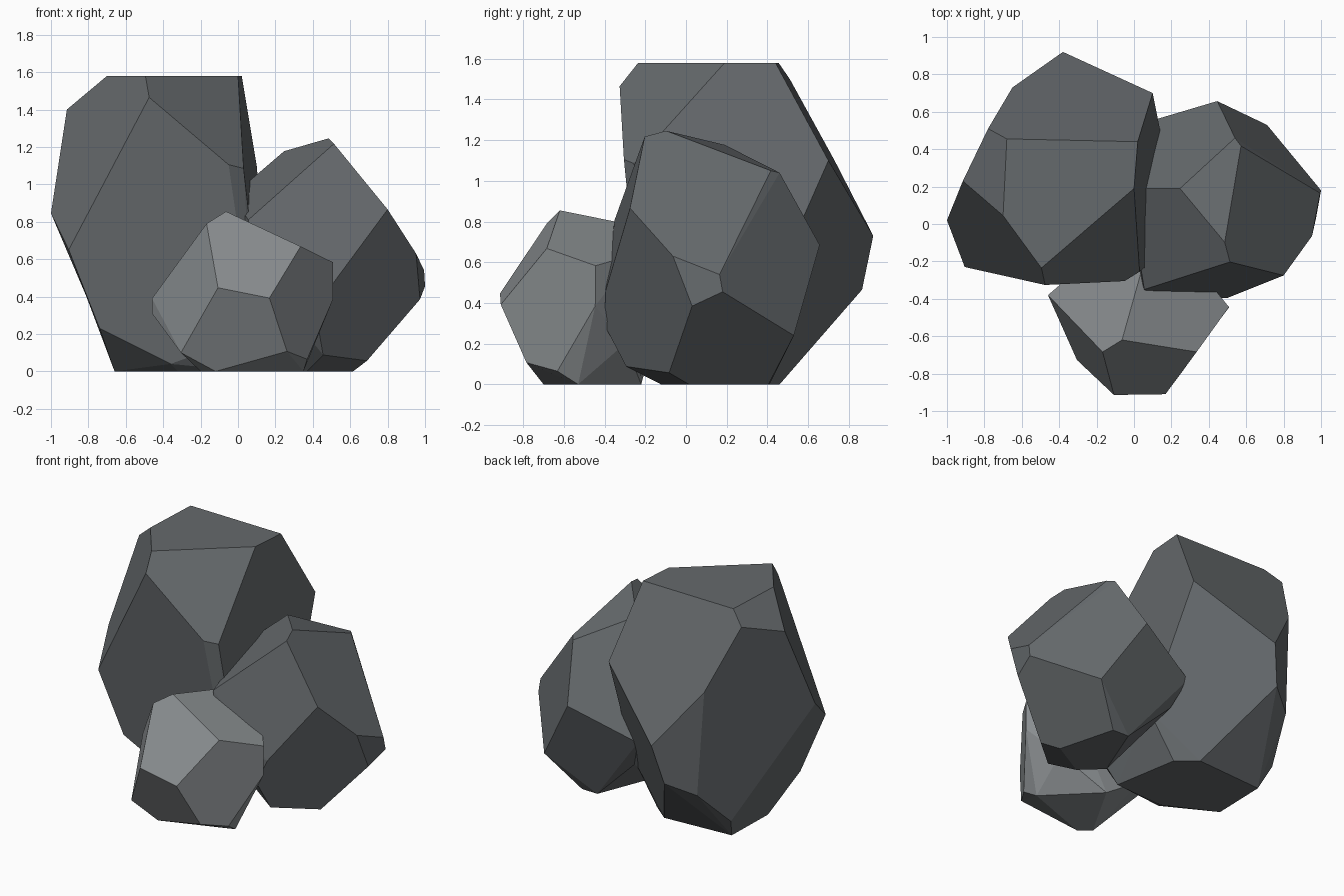
import bpy, bmesh, math


def material(name, rgb):
    m = bpy.data.materials.new(name)
    m.diffuse_color = (*rgb, 1)
    return m


def rock(name, corners, mat):
    """Faceted boulder: convex hull of its corners, nearly flat neighbours merged."""
    bm = bmesh.new()
    for c in corners:
        bm.verts.new(c)
    bmesh.ops.convex_hull(bm, input=bm.verts[:])
    loose = [v for v in bm.verts if not v.link_faces]
    bmesh.ops.delete(bm, geom=loose, context='VERTS')
    bmesh.ops.dissolve_limit(bm, angle_limit=math.radians(5),
                             verts=bm.verts[:], edges=bm.edges[:])
    bmesh.ops.recalc_face_normals(bm, faces=bm.faces[:])
    me = bpy.data.meshes.new(name)
    bm.to_mesh(me)
    bm.free()
    me.materials.append(mat)
    ob = bpy.data.objects.new(name, me)
    bpy.context.collection.objects.link(ob)
    return ob


dark = material("dark slate", (0.13, 0.142, 0.15))
light = material("light slate", (0.25, 0.268, 0.278))

# tall boulder at the back left
rock("tall_rock", [
    (-.68, .455, 1.58), (.02, .44, 1.58), (0, .19, 1.58), (-.495, -.235, 1.58), (-.70, .045, 1.58),
    (-.475, -.326, 1.465), (-.05, -.305, 1.105), (.03, -.255, 1.085), (.10, .70, 1.10),
    (-.78, .51, 1.50), (-.915, .23, 1.40), (-1, .02, .845), (-.905, -.23, .65), (-.65, .73, 1.10),
    (-.38, .92, .73), (-.44, .865, .465), (-.61, .75, .385), (-.70, .51, .14), (-.74, -.19, .23),
    (-.36, -.19, .04), (.17, .346, .30), (.08, -.215, .20), (.13, -.17, .20),
    (-.65, .43, 0), (-.66, .05, 0), (-.32, -.12, 0), (-.155, .46, 0), (-.027, .354, 0), (.05, -.10, 0),
], dark)

# medium boulder on the right
rock("medium_rock", [
    (.485, -.098, 1.246), (.513, -.203, 1.217), (.246, .19, 1.177), (.54, .46, 1.04), (.572, .417, 1.05),
    (.80, -.275, .866), (.952, -.064, .63), (.995, .165, .54), (1, .18, .455), (.973, .03, .385),
    (.445, .657, .685), (.711, .53, .24), (.69, -.083, .057), (.455, -.294, .088), (.42, -.40, .29),
    (.50, -.395, .46), (.055, -.35, .81), (-.03, .19, .94), (0, .525, .50), (.08, .45, .30),
    (.12, -.40, .50), (-.03, -.10, .50),
    (.615, .015, 0), (.51, .405, 0), (.39, .41, 0), (.23, .006, 0), (.367, -.123, 0),
], dark)

# small pale boulder in front
rock("small_rock", [
    (-.064, -.62, .855), (-.168, -.684, .79), (.335, -.684, .668), (-.107, -.914, .447),
    (.168, -.91, .392), (-.46, -.38, .39), (-.46, -.38, .31), (-.305, -.727, .10),
    (.262, -.784, .107), (.37, -.632, .065), (.508, -.444, .583), (.508, -.446, .385),
    (.04, -.25, .78), (.35, -.25, .64), (-.25, -.20, .50), (-.20, -.18, .15), (.35, -.30, .20),
    (-.12, -.70, 0), (-.20, -.64, 0), (.35, -.53, 0), (.04, -.22, 0),
], light)
